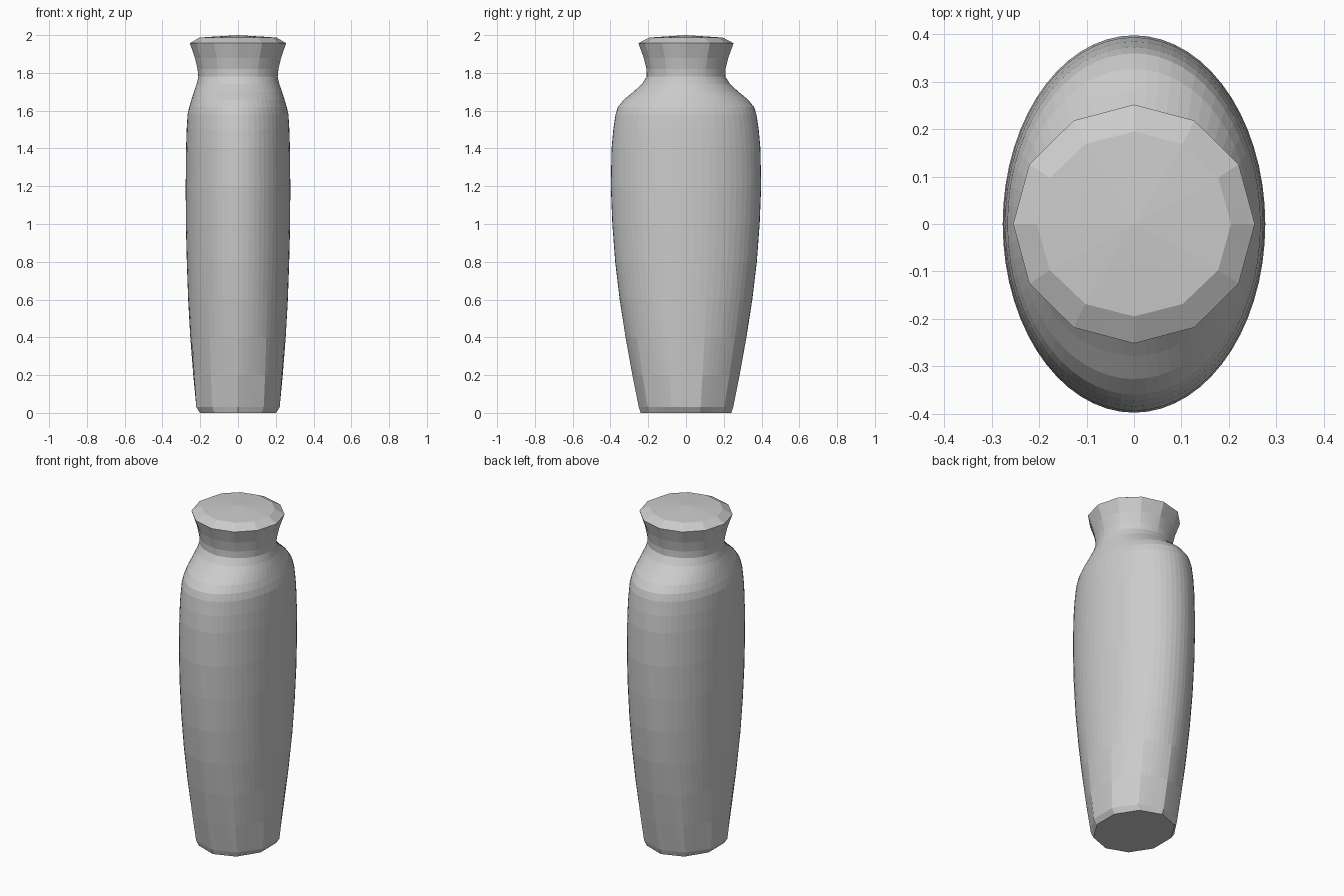
import bpy, bmesh
from math import cos, sin, pi

if "Cube" in bpy.data.objects:
    bpy.data.objects.remove(bpy.data.objects["Cube"])

SEG = 60

# Profile: height, half width in x, half depth in y, facet weight, facet count
PROFILE = [
    (0.00, 0.212, 0.240, 1.0, 10), (0.03, 0.232, 0.250, 1.0, 10),
    (0.20, 0.244, 0.284, 0.6, 10), (0.40, 0.255, 0.320, 0.2, 10),
    (0.60, 0.264, 0.351, 0, 10), (0.80, 0.271, 0.375, 0, 10),
    (1.00, 0.276, 0.390, 0, 10), (1.20, 0.277, 0.398, 0, 10),
    (1.40, 0.275, 0.394, 0, 10), (1.50, 0.272, 0.385, 0, 10),
    (1.58, 0.267, 0.373, 0, 12), (1.62, 0.258, 0.360, 0, 12),
    (1.66, 0.246, 0.327, 0, 12), (1.70, 0.233, 0.278, 0, 12),
    (1.74, 0.219, 0.234, 0, 12), (1.78, 0.210, 0.208, 0.1, 12),
    (1.82, 0.214, 0.209, 0.3, 12), (1.88, 0.228, 0.224, 0.6, 12),
    (1.957, 0.255, 0.252, 1.0, 12), (1.987, 0.205, 0.195, 1.0, 12),
]


def facet(t, n, weight):
    """Radius factor that blends a circle into a regular polygon."""
    step = 2 * pi / n
    poly = cos(step / 2) / cos(t % step - step / 2)
    return 1 + weight * (poly - 1)


bm = bmesh.new()
rings = []
for z, rx, ry, weight, n in PROFILE:
    ring = []
    for i in range(SEG):
        t = 2 * pi * i / SEG
        k = facet(t + pi / 2, n, weight)
        ring.append(bm.verts.new((rx * k * cos(t), ry * k * sin(t), z)))
    rings.append(ring)

# Vase wall
for a, b in zip(rings, rings[1:]):
    for i in range(SEG):
        j = (i + 1) % SEG
        bm.faces.new((a[i], a[j], b[j], b[i]))

# Closed base and slightly domed lid
bm.faces.new(rings[0][::-1])
peak = bm.verts.new((0, 0, 2.0))
for i in range(SEG):
    bm.faces.new((rings[-1][i], rings[-1][(i + 1) % SEG], peak))

bmesh.ops.recalc_face_normals(bm, faces=bm.faces)
mesh = bpy.data.meshes.new("vase")
bm.to_mesh(mesh)
bm.free()
vase = bpy.data.objects.new("vase", mesh)
bpy.context.collection.objects.link(vase)
